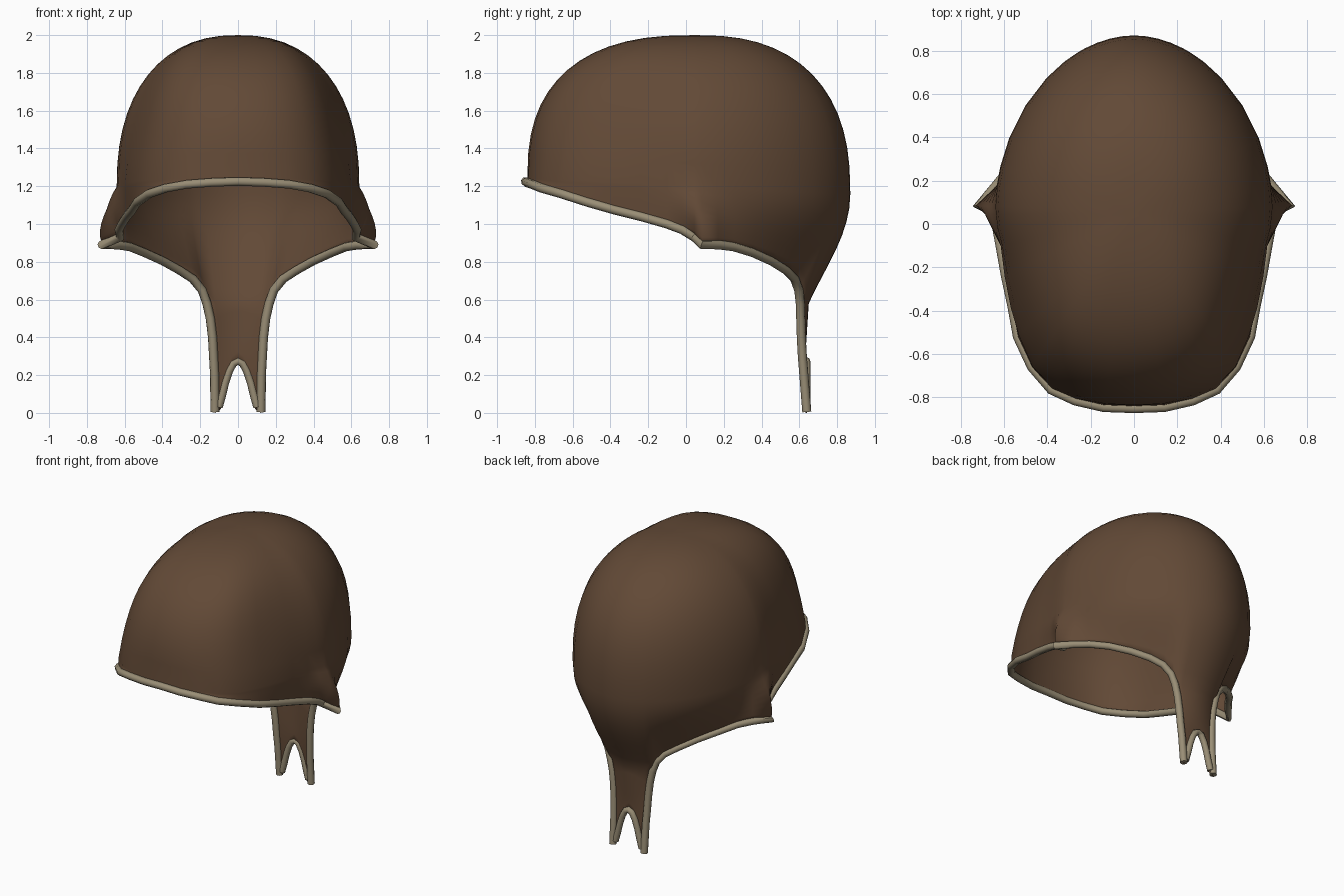
import bpy, bmesh, math
from mathutils import Vector

if "Cube" in bpy.data.objects:
    bpy.data.objects.remove(bpy.data.objects["Cube"])


def material(name, rgb):
    m = bpy.data.materials.new(name)
    m.diffuse_color = (*rgb, 1)
    m.use_nodes = True
    m.node_tree.nodes["Principled BSDF"].inputs["Base Color"].default_value = m.diffuse_color
    return m


brown = material("brown leather", (0.122, 0.067, 0.037))
tan = material("tan binding", (0.32, 0.27, 0.18))

CENTRE = Vector((0, 0.05, 0))
TOP = 2.0

# Right half of the lower edge, from the brow past the ear flare to the tail
edge = [(0, -.85, 1.225), (.14, -.845, 1.22), (.27, -.815, 1.21), (.38, -.765, 1.19),
        (.47, -.66, 1.16), (.535, -.52, 1.115), (.56, -.38, 1.075), (.59, -.24, 1.04),
        (.615, -.10, 1.0), (.63, -.02, .97), (.625, .045, .93), (.72, .085, .89),
        (.64, .17, .89), (.575, .25, .88), (.50, .35, .85), (.40, .45, .805),
        (.31, .53, .755), (.24, .575, .71), (.19, .597, .65), (.165, .605, .58)]
edge = [Vector(p) for p in edge]
flare = {9: .03, 10: .07, 11: .04}      # outward fold over the ear, by edge index
tail_u = [1, .75, .5, .25, 0]           # across the tail, edge to middle
tail_end = [.0, .02, .16, .25, .28]     # forked lower end
# Widest outline of the front half
outline = [(0, -.84), (.14, -.835), (.265, -.805), (.38, -.75), (.475, -.65), (.535, -.5),
           (.58, -.3), (.615, -.1), (.64, .05)]


def interp(z, table):
    for (z0, a), (z1, b) in zip(table, table[1:]):
        if z <= z1:
            return a + (b - a) * (z - z0) / (z1 - z0)
    return table[-1][1]


polar = [(math.atan2(x, .05 - y), math.hypot(x, y - .05)) for x, y in outline]


def tail_point(u, z):
    half = interp(z, [(0, .122), (.2, .124), (.4, .135), (.5, .147), (.58, .165)])
    y_edge = interp(z, [(0, .64), (.35, .612), (.58, .605)])
    y_mid = interp(z, [(0, .64), (.3, .632), (.58, .65)])
    return Vector((u * half, y_mid + (y_edge - y_mid) * u * u, z))


def meridian(p, fold=0):
    """Points from the crown over the widest line and down to edge point p."""
    d = (p - CENTRE).to_2d()
    r_end = d.length
    d.normalize()
    diagonal = (2 * d.x * d.y) ** 2
    if d.y > 0:
        r_wide = ((d.x / .643) ** 1.92 + (d.y / .82) ** 1.92) ** (-1 / 1.92)
        n = 2.3 + .15 * d.y ** 2 + .1 * diagonal
        pinch = 0
    else:
        r_wide = interp(math.atan2(d.x, -d.y), polar)
        n = 2.3 + .22 * d.y ** 4 + .1 * diagonal
        pinch = .055 * diagonal         # temples slope in above the brow
    z_wide = 1.2 - .04 * d.y
    prof = []
    for i in range(15):                 # rounded crown
        a = i / 14 * math.pi / 2
        h = max(math.cos(a), 0) ** (2 / n)
        prof.append((r_wide * math.sin(a) ** (2 / n) * (1 - pinch * math.sin(math.pi * h)),
                     z_wide + (TOP - z_wide) * h))
    dz = z_wide - p.z
    lean = .42 if r_wide > r_end else 0
    rs = (r_wide, r_wide + fold, r_end + lean * (r_wide - r_end) + fold, r_end)
    zs = (z_wide, z_wide - .37 * dz, p.z + .35 * dz, p.z)
    for i in range(1, 9):               # skirt below the widest line
        t = i / 8
        w = ((1 - t) ** 3, 3 * t * (1 - t) ** 2, 3 * t * t * (1 - t), t ** 3)
        prof.append((sum(a * b for a, b in zip(w, rs)), sum(a * b for a, b in zip(w, zs))))
    return [Vector((d.x * r, CENTRE.y + d.y * r, z)) for r, z in prof]


# Cap shell: one half, mirrored and thickened
columns = [meridian(p, flare.get(i, 0)) for i, p in enumerate(edge)]
columns += [meridian(tail_point(u, .58)) for u in tail_u[1:]]
for col, u, end in zip(columns[-5:], tail_u, tail_end):
    col += [tail_point(u, .58 + (end - .58) * k / 7) for k in range(1, 8)]

bm = bmesh.new()
grid = [[bm.verts.new(p) for p in col] for col in columns]
for a, b in zip(grid, grid[1:]):
    for r in range(min(len(a), len(b)) - 1):
        bm.faces.new((a[r], a[r + 1], b[r + 1], b[r]))
bmesh.ops.remove_doubles(bm, verts=bm.verts, dist=1e-4)
mesh = bpy.data.meshes.new("cap_shell")
bm.to_mesh(mesh)
bm.free()
mesh.materials.append(brown)
mesh.shade_smooth()
shell = bpy.data.objects.new("cap_shell", mesh)
bpy.context.collection.objects.link(shell)
shell.modifiers.new("mirror", 'MIRROR').use_clip = True
solid = shell.modifiers.new("thickness", 'SOLIDIFY')
solid.thickness = .008
solid.offset = -1


def binding(name, half, radius):
    """Round cord along a half path, mirrored into one run."""
    pts = [Vector((-p.x, p.y, p.z)) for p in reversed(half[1:])] + half
    cu = bpy.data.curves.new(name, 'CURVE')
    cu.dimensions = '3D'
    cu.bevel_depth = radius
    cu.bevel_resolution = 2
    cu.use_fill_caps = True
    sp = cu.splines.new('POLY')
    sp.points.add(len(pts) - 1)
    for q, p in zip(sp.points, pts):
        q.co = (*p, 1)
    sp.use_smooth = True
    cu.materials.append(tan)
    ob = bpy.data.objects.new(name, cu)
    bpy.context.collection.objects.link(ob)
    bpy.ops.object.select_all(action='DESELECT')
    ob.select_set(True)
    bpy.context.view_layer.objects.active = ob
    bpy.ops.object.convert(target='MESH')
    bpy.ops.object.shade_smooth_by_angle(angle=math.radians(50))


# Cord along the whole lower edge, and along the fork of the tail
binding("edge_binding", edge + [tail_point(1, z) for z in (.5, .4, .3, .2, .1, .005)], .024)
fork = [(0, .275), (.025, .262), (.048, .22), (.068, .16), (.085, .09), (.102, .03)]
binding("fork_binding", [Vector((x, .637, z)) for x, z in fork], .021)
